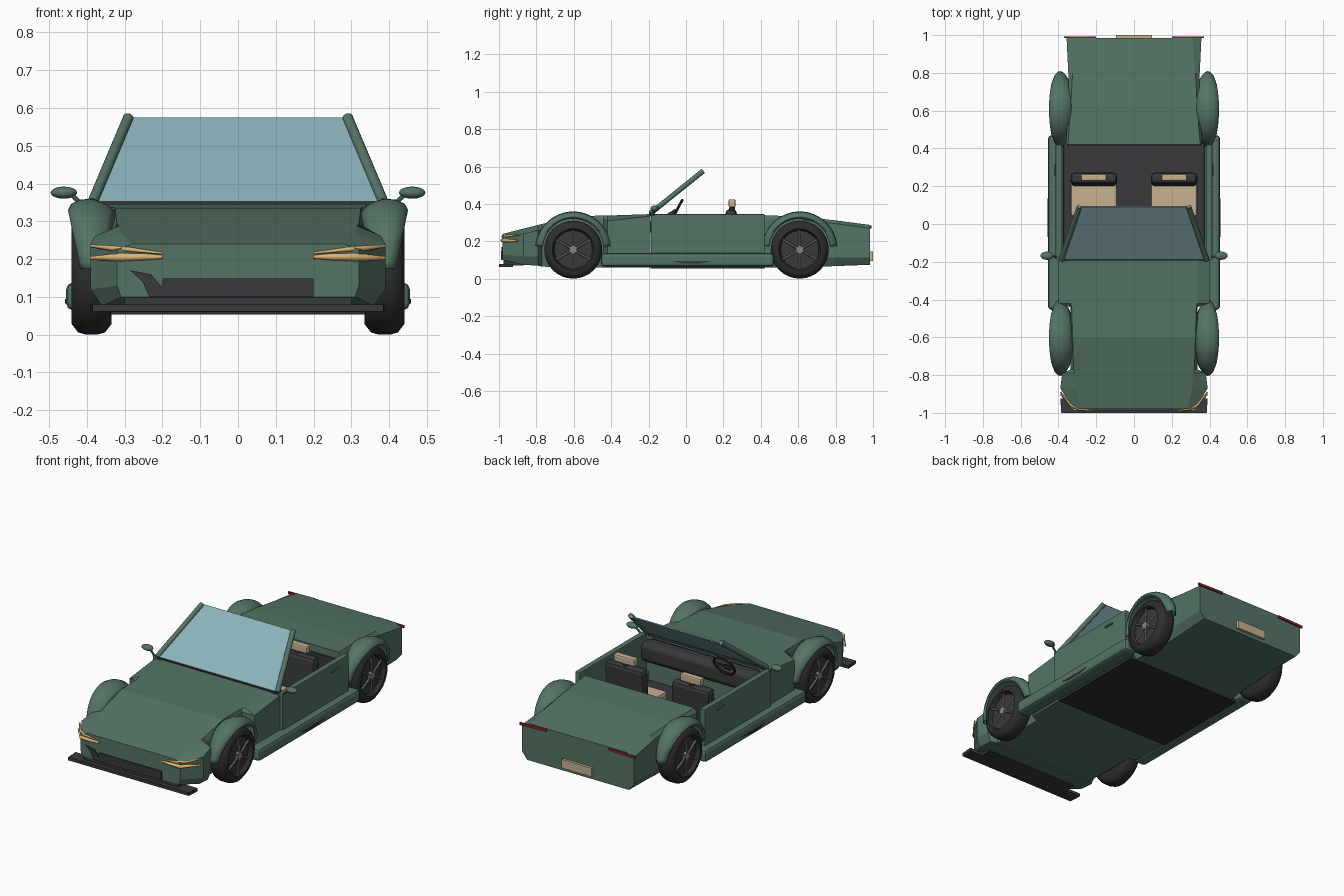
import bpy, bmesh, math
from mathutils import Vector, Matrix

if "Cube" in bpy.data.objects:
    bpy.data.objects.remove(bpy.data.objects["Cube"], do_unlink=True)


def material(name, *rgb):
    m = bpy.data.materials.new(name)
    m.use_nodes = True
    m.diffuse_color = (*rgb, 1)
    m.node_tree.nodes["Principled BSDF"].inputs["Base Color"].default_value = (*rgb, 1)
    return m


GREEN = material("green_paint", 0.09, 0.175, 0.13)
GLASS = material("blue_glass", 0.26, 0.445, 0.49)
BEIGE = material("beige_leather", 0.57, 0.44, 0.28)
DARK = material("dark_trim", 0.038, 0.041, 0.045)
BLACK = material("black_rubber", 0.026, 0.027, 0.028)
METAL = material("grey_metal", 0.24, 0.24, 0.25)
AMBER = material("amber_light", 0.72, 0.46, 0.18)
RED = material("red_light", 0.25, 0.022, 0.018)


def finish(name, bm, mat, mirror=False, smooth=None, bevel=0, thick=0):
    bmesh.ops.recalc_face_normals(bm, faces=bm.faces)
    me = bpy.data.meshes.new(name)
    bm.to_mesh(me)
    bm.free()
    me.materials.append(mat)
    ob = bpy.data.objects.new(name, me)
    bpy.context.collection.objects.link(ob)
    if thick:
        ob.modifiers.new("Solidify", 'SOLIDIFY').thickness = thick
    if bevel:
        b = ob.modifiers.new("Bevel", 'BEVEL')
        b.width, b.segments = bevel, 2
    if mirror:
        ob.modifiers.new("Mirror", 'MIRROR')
    if smooth:
        bpy.ops.object.select_all(action='DESELECT')
        ob.select_set(True)
        bpy.context.view_layer.objects.active = ob
        bpy.ops.object.shade_smooth_by_angle(angle=math.radians(smooth))
    return ob


def box(name, mat, x, y, z, tilt=0, **kw):
    """Box from (min, max) ranges, leaning back about its own centre."""
    bm = bmesh.new()
    bmesh.ops.create_cube(bm, size=1)
    mid = [(a + b) / 2 for a, b in (x, y, z)]
    size = [b - a for a, b in (x, y, z)]
    bm.transform(Matrix.Translation(mid) @ Matrix.Rotation(tilt, 4, 'X') @ Matrix.Diagonal((*size, 1)))
    return finish(name, bm, mat, **kw)


def plate(name, mat, points, depth, **kw):
    """Polygon extruded along a vector."""
    bm = bmesh.new()
    f = bm.faces.new([bm.verts.new(p) for p in points])
    g = bmesh.ops.extrude_face_region(bm, geom=[f])
    bmesh.ops.translate(bm, vec=depth, verts=[v for v in g["geom"] if isinstance(v, bmesh.types.BMVert)])
    return finish(name, bm, mat, **kw)


def rod(name, mat, a, b, r, segs=12, **kw):
    a, b = Vector(a), Vector(b)
    bm = bmesh.new()
    bmesh.ops.create_cone(bm, cap_ends=True, segments=segs, radius1=r, radius2=r, depth=(b - a).length)
    bm.transform(Matrix.Translation((a + b) / 2) @ (b - a).to_track_quat('Z', 'Y').to_matrix().to_4x4())
    return finish(name, bm, mat, smooth=40, **kw)


def loft(name, mat, sections):
    """Closed hull through mirrored six-sided sections along y."""
    bm = bmesh.new()
    rings = []
    for y, xb, zb, xs, zl, zh, xt, zt in sections:
        half = [(xb, zb), (xs, zl), (xs, zh), (xt, zt)]
        full = half + [(-x, z) for x, z in reversed(half)]
        rings.append([bm.verts.new((x, y, z)) for x, z in full])
    for r, s in zip(rings, rings[1:]):
        for i in range(len(r)):
            j = (i + 1) % len(r)
            bm.faces.new((r[i], r[j], s[j], s[i]))
    bm.faces.new(rings[0])
    bm.faces.new(rings[-1])
    return finish(name, bm, mat)


def revolve(name, mat, profile, y, z, start=0, end=360, n=32, taper=0, **kw):
    """Sweep an (x, radius) profile round an x axis; taper narrows the ends."""
    bm = bmesh.new()
    rings = []
    for k in range(n + 1):
        a = math.radians(start + (end - start) * k / n)
        w = 1 - taper * (1 - max(math.sin(a), 0))
        rings.append([bm.verts.new((0.385 + (x - 0.385) * w, y + r * math.cos(a), z + r * math.sin(a)))
                      for x, r in profile])
    for r, s in zip(rings, rings[1:]):
        for i in range(len(profile) - 1):
            bm.faces.new((r[i], r[i + 1], s[i + 1], s[i]))
    bmesh.ops.remove_doubles(bm, verts=bm.verts, dist=1e-5)
    return finish(name, bm, mat, mirror=True, **kw)


# Body shells: y, bottom x z, side x, side low z, side high z, top x z
loft("front_body", GREEN, [
    (-0.98, 0.31, 0.10, 0.32, 0.13, 0.225, 0.28, 0.24),
    (-0.87, 0.36, 0.075, 0.39, 0.12, 0.24, 0.31, 0.268),
    (-0.79, 0.36, 0.07, 0.38, 0.12, 0.26, 0.315, 0.288),
    (-0.77, 0.325, 0.065, 0.335, 0.12, 0.265, 0.32, 0.293),
    (-0.60, 0.325, 0.06, 0.335, 0.12, 0.31, 0.325, 0.335),
    (-0.44, 0.325, 0.06, 0.335, 0.12, 0.32, 0.33, 0.338),
    (-0.42, 0.37, 0.06, 0.40, 0.10, 0.31, 0.335, 0.338),
    (-0.19, 0.37, 0.06, 0.40, 0.10, 0.335, 0.34, 0.346)])
loft("rear_body", GREEN, [
    (0.42, 0.34, 0.06, 0.362, 0.10, 0.32, 0.35, 0.34),
    (0.62, 0.32, 0.06, 0.345, 0.11, 0.315, 0.335, 0.332),
    (0.80, 0.32, 0.068, 0.348, 0.115, 0.295, 0.325, 0.312),
    (0.985, 0.325, 0.075, 0.357, 0.115, 0.27, 0.31, 0.288)])

# Doors, sills and floor
box("door", GREEN, (0.383, 0.415), (-0.188, 0.42), (0.12, 0.346), mirror=True, bevel=0.004)
box("door_handle", GREEN, (0.413, 0.423), (0.255, 0.315), (0.303, 0.313), mirror=True)
box("sill", GREEN, (0.37, 0.455), (-0.455, 0.47), (0.065, 0.138), mirror=True, bevel=0.018)
plate("sill_vent", DARK, [(0.453, -0.07, 0.094), (0.453, 0.135, 0.094), (0.453, 0.08, 0.082),
                          (0.453, -0.02, 0.082)], (0.005, 0, 0), mirror=True)
box("floor", BLACK, (-0.375, 0.375), (-0.19, 0.42), (0.054, 0.07))
box("floor_mat", DARK, (-0.365, 0.365), (-0.19, 0.42), (0.07, 0.076))
box("rear_bulkhead", DARK, (-0.355, 0.355), (0.412, 0.42), (0.075, 0.30))

# Fenders and wheels
fender = [(0.322, 0.165), (0.34, 0.183), (0.365, 0.196), (0.39, 0.202), (0.42, 0.199),
          (0.442, 0.188), (0.45, 0.172), (0.445, 0.162)]
tire = [(0.335, 0.09), (0.335, 0.128), (0.352, 0.15), (0.37, 0.155), (0.405, 0.155),
        (0.423, 0.15), (0.44, 0.128), (0.44, 0.112), (0.43, 0.105), (0.41, 0.10)]
for end, y in (("front", -0.603), ("rear", 0.608)):
    revolve(end + "_fender", GREEN, fender, y, 0.158, 5, 175, 28, 0.55, smooth=40, thick=0.005)
    revolve(end + "_tire", BLACK, tire, y, 0.156, smooth=40)
    rod(end + "_rim", DARK, (0.34, y, 0.156), (0.417, y, 0.156), 0.106, 32, mirror=True)
    rod(end + "_hub", METAL, (0.41, y, 0.156), (0.436, y, 0.156), 0.021, 16, mirror=True)
    for k in range(6):
        a = math.radians(60 * k + 30)
        c, s = math.cos(a), math.sin(a)
        rod(end + "_spoke", METAL, (0.429, y, 0.156), (0.425, y + 0.104 * c, 0.156 + 0.104 * s),
            0.006, 6, mirror=True)

# Windscreen and its posts
bottom, top = Vector((0.385, -0.19, 0.35)), Vector((0.29, 0.09, 0.575))
flip = Matrix.Diagonal((-1, 1, 1))
plate("windscreen", GLASS, [bottom, top, flip @ top, flip @ bottom], (0, 0.004, -0.005))
rod("windscreen_post", GREEN, bottom, top, 0.014, 16, mirror=True)
box("cowl", DARK, (-0.37, 0.37), (-0.197, -0.18), (0.335, 0.352))

# Door mirrors
bm = bmesh.new()
bmesh.ops.create_uvsphere(bm, u_segments=16, v_segments=10, radius=1)
bm.transform(Matrix.Translation((0.461, -0.168, 0.376)) @ Matrix.Diagonal((0.035, 0.022, 0.016, 1)))
finish("door_mirror", bm, GREEN, mirror=True, smooth=60)
rod("mirror_stalk", GREEN, (0.405, -0.175, 0.335), (0.44, -0.17, 0.37), 0.006, 8, mirror=True)

# Interior
box("dashboard", DARK, (-0.365, 0.365), (-0.19, -0.09), (0.22, 0.335), bevel=0.03, smooth=40)
box("seat_cushion", BEIGE, (0.09, 0.335), (0.04, 0.24), (0.10, 0.175), mirror=True, bevel=0.012)
box("seat_back", DARK, (0.09, 0.335), (0.205, 0.265), (0.11, 0.372), tilt=-0.06, mirror=True, bevel=0.02)
box("headrest", BEIGE, (0.145, 0.28), (0.228, 0.265), (0.382, 0.425), mirror=True, bevel=0.008)
rod("headrest_stem", DARK, (0.212, 0.245, 0.36), (0.212, 0.247, 0.39), 0.015, 8, mirror=True)
wheel_at, lean = Vector((-0.21, -0.05, 0.365)), Matrix.Rotation(math.radians(62), 4, 'X')
bpy.ops.mesh.primitive_torus_add(major_segments=28, minor_segments=8, major_radius=0.063,
                                 minor_radius=0.007, location=wheel_at, rotation=(math.radians(62), 0, 0))
ring = bpy.context.object
ring.name = "steering_wheel"
ring.data.materials.append(BLACK)
bpy.ops.object.shade_smooth_by_angle()
rod("steering_column", BLACK, wheel_at, (-0.21, -0.13, 0.315), 0.012, 10)
box("steering_spoke", BLACK, (-0.27, -0.15), (-0.054, -0.046), (0.358, 0.372))

# Nose: splitter, grille, side duct and lights
plate("splitter", DARK, [(0.385, -1.0, 0.062), (0.39, -0.925, 0.062), (-0.39, -0.925, 0.062),
                         (-0.385, -1.0, 0.062)], (0, 0, 0.018))
box("splitter_mount", DARK, (-0.3, 0.3), (-0.975, -0.87), (0.07, 0.1))
box("grille", DARK, (-0.2, 0.2), (-0.988, -0.975), (0.1, 0.149))
plate("nose_duct", DARK, [(x, -0.986, z) for x, z in (
    (-0.285, 0.17), (-0.23, 0.16), (-0.2, 0.125), (-0.2, 0.1), (-0.235, 0.1), (-0.252, 0.14))], (0, 0.009, 0))


def light(name, points):
    cu = bpy.data.curves.new(name, 'CURVE')
    cu.dimensions, cu.bevel_depth, cu.bevel_resolution, cu.use_fill_caps = '3D', 0.01, 2, True
    sp = cu.splines.new('POLY')
    sp.points.add(len(points) - 1)
    for p, (x, y, z, r) in zip(sp.points, points):
        p.co, p.radius = (x, y, z, 1), r
    cu.materials.append(AMBER)
    bpy.context.collection.objects.link(bpy.data.objects.new(name, cu))


for side, s in (("left", 1), ("right", -1)):
    light(side + "_headlight", [(s * 0.2, -0.98, 0.206, 0.5), (s * 0.25, -0.983, 0.206, 0.9),
                                (s * 0.315, -0.98, 0.205, 1.1), (s * 0.388, -0.9, 0.203, 0.5)])
    light(side + "_light_brow", [(s * 0.2, -0.98, 0.216, 0.3), (s * 0.29, -0.982, 0.226, 0.6),
                                 (s * 0.335, -0.96, 0.229, 0.7), (s * 0.388, -0.89, 0.235, 0.4)])

# Tail: lights and plate
plate("tail_light", RED, [(0.2, 0.984, 0.272), (0.37, 0.984, 0.268), (0.37, 0.984, 0.282),
                          (0.2, 0.984, 0.286)], (0, 0.009, 0), mirror=True)
box("rear_plate", BEIGE, (-0.095, 0.095), (0.984, 1.0), (0.095, 0.145))
